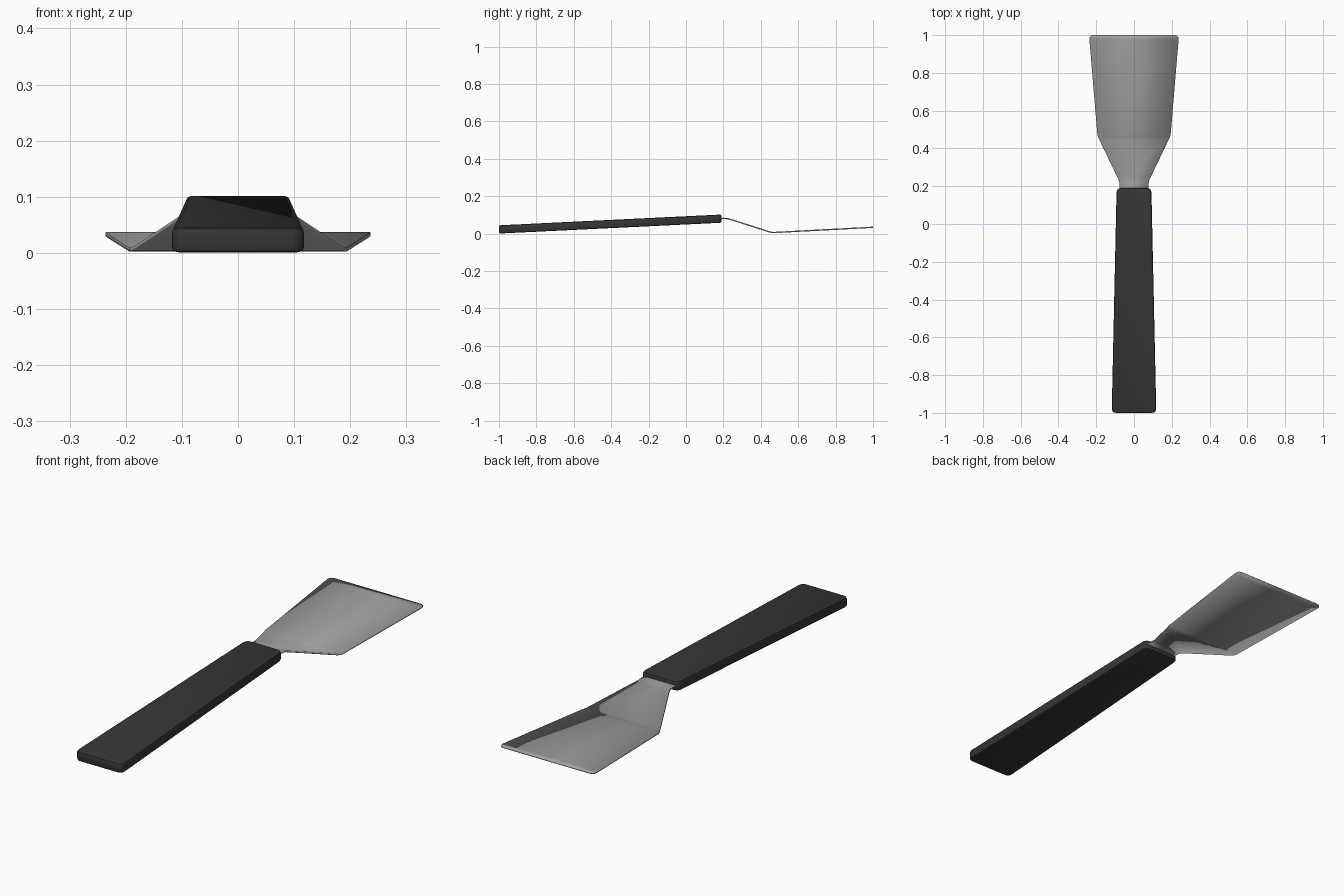
import bpy, bmesh

if "Cube" in bpy.data.objects:
    bpy.data.objects.remove(bpy.data.objects["Cube"])


def material(name, c):
    m = bpy.data.materials.new(name)
    m.diffuse_color = (c[0], c[1], c[2], 1)
    m.use_nodes = True
    m.node_tree.nodes["Principled BSDF"].inputs["Base Color"].default_value = m.diffuse_color
    return m


def add_object(name, bm, mat):
    bmesh.ops.recalc_face_normals(bm, faces=bm.faces)
    me = bpy.data.meshes.new(name)
    bm.to_mesh(me)
    bm.free()
    ob = bpy.data.objects.new(name, me)
    bpy.context.collection.objects.link(ob)
    me.materials.append(mat)
    return ob


black = material("black_plastic", (0.036, 0.036, 0.036))
steel = material("grey_steel", (0.36, 0.365, 0.37))

# Handle: tapered block, rounded corners, bevelled rims, tilted up to the front
L = 1.19
bm = bmesh.new()
bmesh.ops.create_cube(bm, size=1)
for v in bm.verts:
    t = v.co.y + 0.5
    half = 0.118 + (0.092 - 0.118) * t
    v.co = (half * 2 * v.co.x, -1 + L * t, v.co.z * 0.044)
upright = [e for e in bm.edges
           if abs(e.verts[0].co.z - e.verts[1].co.z) > 0.01]
bmesh.ops.bevel(bm, geom=upright, offset=0.022, segments=3, profile=0.5,
                affect='EDGES')
rims = [e for e in bm.edges
        if abs(e.verts[0].co.z - e.verts[1].co.z) < 0.001]
bmesh.ops.bevel(bm, geom=rims, offset=0.008, segments=2, profile=0.5,
                affect='EDGES')
for v in bm.verts:
    v.co.z += 0.0225 + 0.0485 * (v.co.y + 1)
handle = add_object("handle", bm, black)

# Blade: bent sheet given by rows of (y, half width, z)
rows = [(0.10, 0.078, 0.0775), (0.20, 0.078, 0.0815), (0.215, 0.078, 0.0812),
        (0.228, 0.079, 0.079), (0.24, 0.084, 0.0755), (0.448, 0.184, 0.009),
        (0.46, 0.190, 0.0065), (0.474, 0.194, 0.0062),
        (0.975, 0.236, 0.0328), (0.988, 0.235, 0.0334),
        (0.996, 0.230, 0.0338), (1.0, 0.220, 0.034)]
bm = bmesh.new()
pairs = [(bm.verts.new((-w, y, z)), bm.verts.new((w, y, z)))
         for y, w, z in rows]
for (a, b), (c, d) in zip(pairs, pairs[1:]):
    bm.faces.new((a, b, d, c))
blade = add_object("blade", bm, steel)
sheet = blade.modifiers.new("thickness", 'SOLIDIFY')
sheet.thickness = 0.007
sheet.offset = 0

# Smooth rounded parts, keep sharp edges
for ob in (handle, blade):
    bpy.ops.object.select_all(action='DESELECT')
    ob.select_set(True)
    bpy.context.view_layer.objects.active = ob
    bpy.ops.object.shade_smooth_by_angle(angle=0.52)
